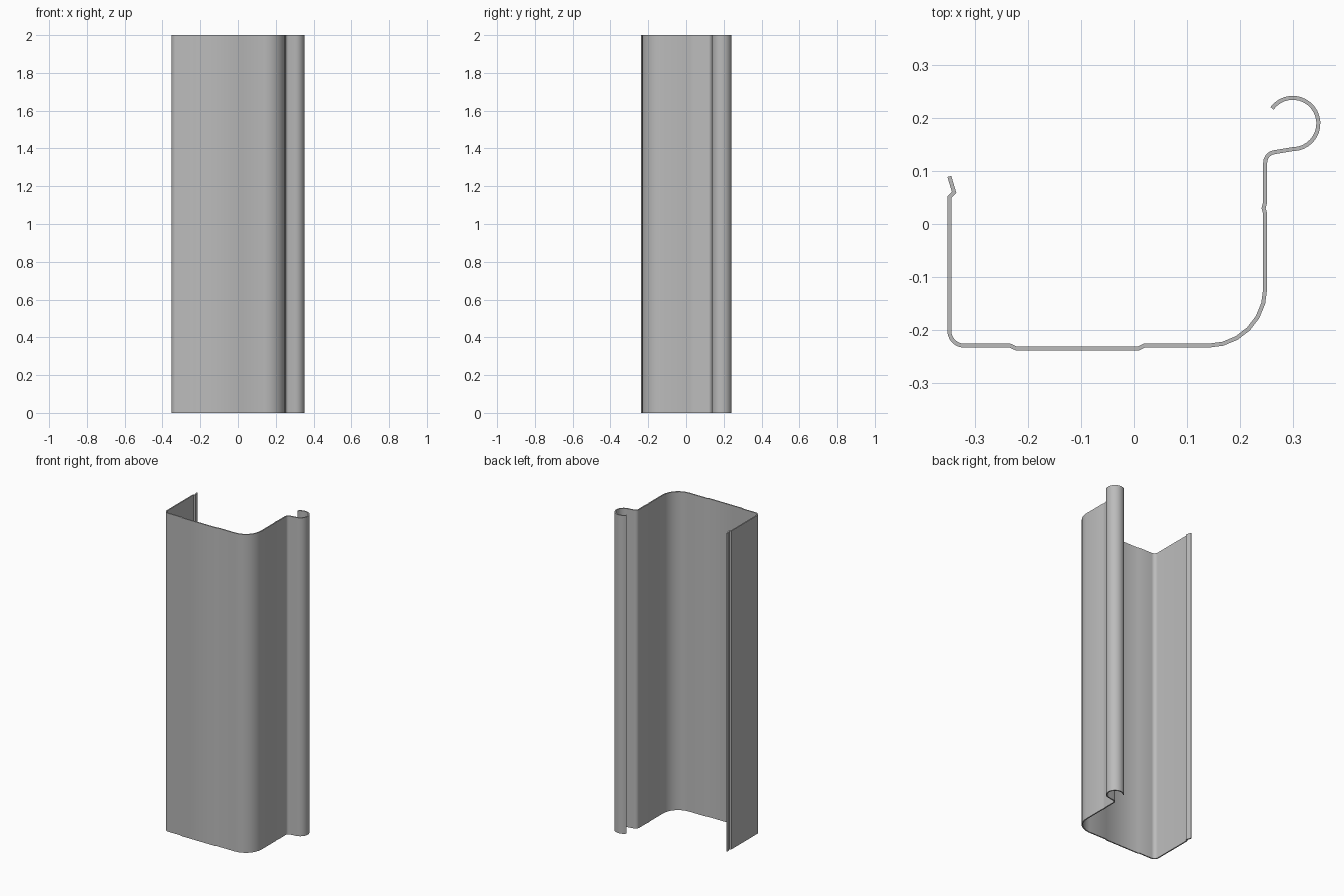
import bpy
import bmesh
from math import cos, sin, radians
from mathutils import Vector

LENGTH = 2.0
THICKNESS = 0.0075

cube = bpy.data.objects.get("Cube")
if cube:
    bpy.data.objects.remove(cube, do_unlink=True)


def arc(cx, cy, radius, start, end, steps):
    """Points along an arc, angles in degrees."""
    angles = [radians(start + (end - start) * i / steps) for i in range(steps + 1)]
    return [(cx + radius * cos(a), cy + radius * sin(a)) for a in angles]


def offset(points, distance):
    """Shift an open polyline sideways, mitring its corners."""
    pts = [Vector(p) for p in points]
    normals = []
    for a, b in zip(pts, pts[1:]):
        d = (b - a).normalized()
        normals.append(Vector((-d.y, d.x)))
    result = []
    for i, p in enumerate(pts):
        n0 = normals[max(i - 1, 0)]
        n1 = normals[min(i, len(normals) - 1)]
        result.append(p + (n0 + n1) * (distance / (1 + n0.dot(n1))))
    return result


# Sheet centreline: hooked lip, back wall, floor with recess, front wall, rolled bead
path = [(-0.349, 0.09), (-0.34, 0.06), (-0.349, 0.051)]
path += arc(-0.321, -0.202, 0.028, 180, 270, 6)
path += [(-0.234, -0.23), (-0.223, -0.235), (0.009, -0.235), (0.019, -0.23)]
path += arc(0.14, -0.122, 0.108, -90, 0, 6)
path += [(0.248, 0.019), (0.245, 0.03), (0.248, 0.042)]
path += arc(0.268, 0.116, 0.02, 180, 95, 5)
path += arc(0.3, 0.19, 0.0485, -90, 144, 20)

# Give the sheet thickness and run it along its full length
left = offset(path, THICKNESS / 2)
right = offset(path, -THICKNESS / 2)
bm = bmesh.new()
rows = [[bm.verts.new((p.x, p.y, 0)) for p in side] for side in (left, right)]
ends = [bm.faces.new((rows[0][i], rows[0][i + 1], rows[1][i + 1], rows[1][i]))
        for i in range(len(path) - 1)]
extruded = bmesh.ops.extrude_face_region(bm, geom=ends, use_keep_orig=True)
top = [v for v in extruded["geom"] if isinstance(v, bmesh.types.BMVert)]
bmesh.ops.translate(bm, vec=(0, 0, LENGTH), verts=top)
bmesh.ops.recalc_face_normals(bm, faces=bm.faces)
mesh = bpy.data.meshes.new("gutter_channel")
bm.to_mesh(mesh)
bm.free()

channel = bpy.data.objects.new("gutter_channel", mesh)
bpy.context.collection.objects.link(channel)

# Plain grey metal
grey = bpy.data.materials.new("grey_metal")
grey.use_nodes = True
colour = (0.5, 0.5, 0.5, 1)
grey.diffuse_color = colour
grey.node_tree.nodes["Principled BSDF"].inputs["Base Color"].default_value = colour
mesh.materials.append(grey)

# Smooth bends, sharp sheet edges
bpy.ops.object.select_all(action="DESELECT")
channel.select_set(True)
bpy.context.view_layer.objects.active = channel
bpy.ops.object.shade_smooth_by_angle(angle=radians(35))
